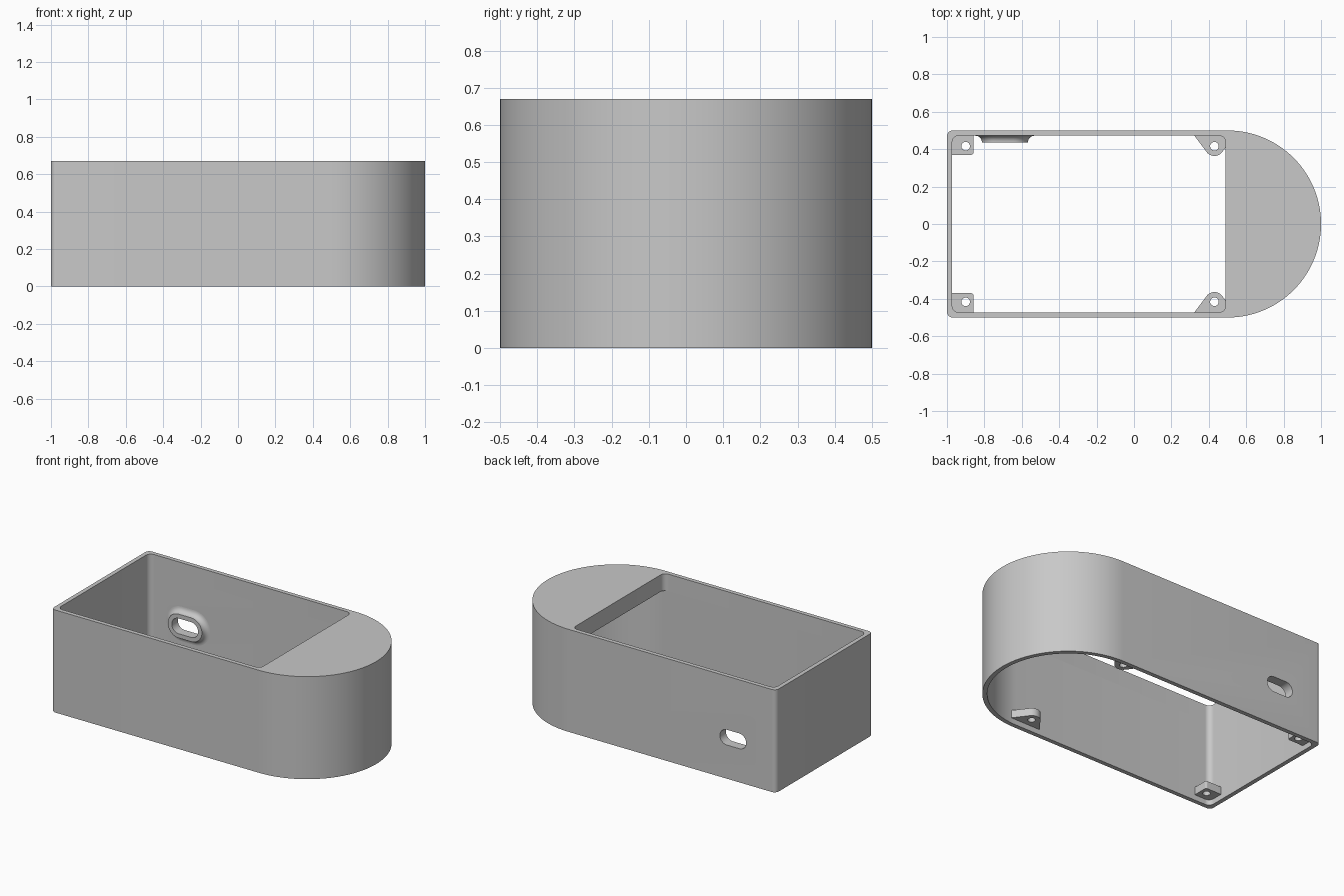
import bpy, bmesh, math
from mathutils import Vector

cube = bpy.data.objects.get("Cube")
if cube:
    bpy.data.objects.remove(cube, do_unlink=True)

HEIGHT, WALL, ROOF = 0.67, 0.028, 0.11
INNER = 0.5 - WALL          # half width of the cavity
SLOT_X, SLOT_Z = -0.69, 0.27

grey = bpy.data.materials.new("plain_grey")
grey.use_nodes = True
colour = (0.58, 0.58, 0.58, 1)
grey.diffuse_color = colour
grey.node_tree.nodes["Principled BSDF"].inputs["Base Color"].default_value = colour


def round_poly(corners):
    """Closed outline from (x, y, fillet radius) corners."""
    out = []
    for i, (x, y, r) in enumerate(corners):
        p = Vector((x, y))
        if r == 0:
            out.append(p)
            continue
        u = (Vector(corners[i - 1][:2]) - p).normalized()
        v = (Vector(corners[(i + 1) % len(corners)][:2]) - p).normalized()
        half = u.angle(v) / 2
        centre = p + (u + v).normalized() * r / math.sin(half)
        start = p + u * r / math.tan(half) - centre
        end = p + v * r / math.tan(half) - centre
        a0 = math.atan2(start.y, start.x)
        sweep = math.atan2(end.y, end.x) - a0
        sweep = (sweep + math.pi) % (2 * math.pi) - math.pi
        n = 40 if r > 0.2 else 10
        for k in range(n + 1):
            a = a0 + sweep * k / n
            out.append(centre + Vector((math.cos(a), math.sin(a))) * r)
    return [p for i, p in enumerate(out) if (p - out[i - 1]).length > 1e-5]


def loft(name, rings, loop=False):
    """Skin matching rings; capped at both ends, or closed into a loop."""
    bm = bmesh.new()
    vs = [[bm.verts.new(p) for p in ring] for ring in rings]
    pairs = list(zip(vs, vs[1:])) + ([(vs[-1], vs[0])] if loop else [])
    for a, b in pairs:
        for i in range(len(a)):
            bm.faces.new((a[i - 1], a[i], b[i], b[i - 1]))
    if not loop:
        bm.faces.new(vs[0])
        bm.faces.new(vs[-1])
    bmesh.ops.recalc_face_normals(bm, faces=bm.faces)
    mesh = bpy.data.meshes.new(name)
    bm.to_mesh(mesh)
    bm.free()
    mesh.materials.append(grey)
    obj = bpy.data.objects.new(name, mesh)
    bpy.context.collection.objects.link(obj)
    return obj


def prism(name, outline, z0, z1):
    return loft(name, [[(p.x, p.y, z) for p in outline] for z in (z0, z1)])


def stadium(r, y):
    """Upright slot outline of end radius r in the plane at depth y."""
    w = 0.045 + r
    pts = round_poly([(-w, -r, r), (w, -r, r), (w, r, r), (-w, r, r)])
    return [(SLOT_X + p.x, y, SLOT_Z + p.y) for p in pts]


def activate(obj):
    bpy.ops.object.select_all(action='DESELECT')
    obj.select_set(True)
    bpy.context.view_layer.objects.active = obj


def cut(obj, cutter):
    cutter.hide_render = True
    mod = obj.modifiers.new("cut", 'BOOLEAN')
    mod.operation, mod.solver, mod.object = 'DIFFERENCE', 'EXACT', cutter
    activate(obj)
    bpy.ops.object.modifier_apply(modifier=mod.name)
    bpy.data.objects.remove(cutter, do_unlink=True)


def smooth(obj):
    activate(obj)
    bpy.ops.object.shade_smooth_by_angle(angle=math.radians(30))


def round_ended(inset, corner):
    """Body plan: square at -x, half circle at +x."""
    e, w = 1 - inset, 0.5 - inset
    return round_poly([(-e, -w, corner), (e, -w, w), (e, w, w), (-e, w, corner)])


# Housing: open underneath, roofed only over the round end
housing = prism("housing", round_ended(0, 0.03), 0, HEIGHT)
cut(housing, prism("cavity_cutter", round_ended(WALL, 0.035), -0.1, HEIGHT - ROOF))
left = -1 + WALL
cut(housing, prism("opening_cutter", round_poly(
    [(left, -INNER, 0.035), (0.49, -INNER, 0.035),
     (0.49, INNER, 0.035), (left, INNER, 0.035)]), HEIGHT - ROOF - 0.1, HEIGHT + 0.1))
cut(housing, loft("slot_cutter", [stadium(0.05, 0.4), stadium(0.05, 0.6)]))
smooth(housing)

# Raised collar around the slot, flaring into the wall
TIP, FLARE = 0.078, 0.035
rings = [stadium(0.05, INNER), stadium(0.05, INNER - FLARE)]
for k in range(9):
    a = k / 8 * math.pi / 2
    rings.append(stadium(TIP + FLARE * (1 - math.cos(a)),
                         INNER - FLARE * (1 - math.sin(a))))
smooth(loft("slot_collar", rings, loop=True))

# Screw tabs: square ones in the corners, tapered ones along the side walls
square_tab = [(-0.985, 0.485, 0), (-0.858, 0.485, 0), (-0.858, 0.37, 0.012), (-0.985, 0.37, 0)]
tapered_tab = [(0.313, 0.485, 0), (0.547, 0.485, 0), (0.43, 0.329, 0.052)]
for kind, shape, hole_x in (("square", square_tab, -0.9), ("tapered", tapered_tab, 0.43)):
    for side, s in (("front", -1), ("back", 1)):
        outline = round_poly([(x, s * y, r) for x, y, r in shape])
        tab = prism(f"{side}_{kind}_screw_tab", outline, 0.035, 0.085)
        circle = [Vector((hole_x + 0.023 * math.cos(a), s * 0.416 + 0.023 * math.sin(a)))
                  for a in (k * math.tau / 24 for k in range(24))]
        cut(tab, prism("screw_hole_cutter", circle, 0, 0.2))
        smooth(tab)
